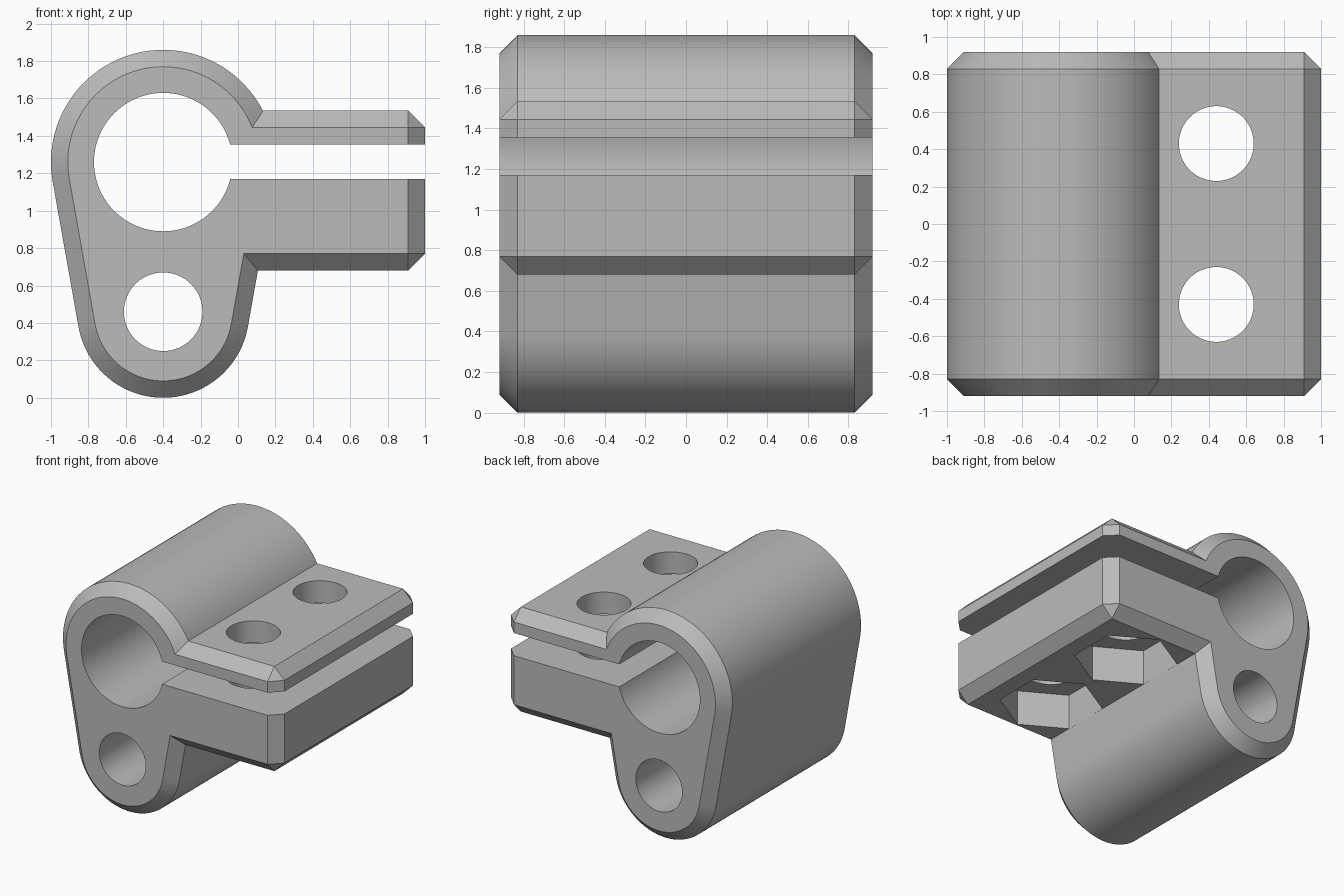
import bpy, bmesh
from math import sin, cos, asin, pi
from mathutils import Matrix

cube = bpy.data.objects.get("Cube")
if cube:
    bpy.data.objects.remove(cube, do_unlink=True)

HALF = 0.92          # half length along y
CH = 0.09            # chamfer size
PIPE = (-0.4, 1.26)  # centre of the large bore (x, z)
PIN = (-0.4, 0.46)   # centre of the small bore (x, z)
BOLT_X, BOLT_Y = 0.44, 0.43

grey = bpy.data.materials.new("light_grey")
grey.use_nodes = True
colour = (0.5, 0.5, 0.5, 1)
grey.diffuse_color = colour
grey.node_tree.nodes["Principled BSDF"].inputs["Base Color"].default_value = colour


def finish(name, bm):
    bmesh.ops.recalc_face_normals(bm, faces=bm.faces)
    mesh = bpy.data.meshes.new(name)
    bm.to_mesh(mesh)
    bm.free()
    mesh.materials.append(grey)
    obj = bpy.data.objects.new(name, mesh)
    bpy.context.collection.objects.link(obj)
    return obj


def box(name, lo, hi, bevel=0):
    bm = bmesh.new()
    bmesh.ops.create_cube(bm, size=1)
    for v in bm.verts:
        v.co = [a + (b - a) * (c + 0.5) for a, b, c in zip(lo, hi, v.co)]
    if bevel:
        bmesh.ops.bevel(bm, geom=bm.edges[:], offset=bevel, segments=1, affect='EDGES')
    return finish(name, bm)


def cylinder(name, centre, radius, depth, axis, sides=96):
    bm = bmesh.new()
    bmesh.ops.create_cone(bm, cap_ends=True, segments=sides, radius1=radius,
                          radius2=radius, depth=depth)
    turn = Matrix.Rotation(pi / 2, 4, 'X') if axis == 'Y' else Matrix.Identity(4)
    bm.transform(Matrix.Translation(centre) @ turn)
    return finish(name, bm)


def combine(target, other, operation):
    mod = target.modifiers.new("combine", 'BOOLEAN')
    mod.operation, mod.object, mod.solver = operation, other, 'EXACT'
    bpy.context.view_layer.objects.active = target
    bpy.ops.object.modifier_apply(modifier=mod.name)
    bpy.data.objects.remove(other, do_unlink=True)


def lobes(inset):
    """Outline wrapped round the two bores, as (x, z) points."""
    big, small = 0.6, 0.46
    tilt = asin((big - small) / (PIPE[1] - PIN[1]))
    points = []
    for c, r, start, end in ((PIPE, big, -tilt, pi + tilt),
                             (PIN, small, pi + tilt, 2 * pi - tilt)):
        n = 56
        for i in range(n + 1):
            a = start + (end - start) * i / n
            points.append((c[0] + (r - inset) * cos(a), c[1] + (r - inset) * sin(a)))
    return points


# Body: two-lobed outline, lofted with chamfered ends
bm = bmesh.new()
rings = []
for y, inset in ((-HALF, CH), (CH - HALF, 0), (HALF - CH, 0), (HALF, CH)):
    rings.append([bm.verts.new((x, y, z)) for x, z in lobes(inset)])
for a, b in zip(rings, rings[1:]):
    for i in range(len(a)):
        j = (i + 1) % len(a)
        bm.faces.new((a[i], a[j], b[j], b[i]))
bm.faces.new(rings[0])
bm.faces.new(rings[-1])
body = finish("clamp_body", bm)

# Clamping flange
combine(body, box("flange", (-0.4, -HALF, 0.68), (1, HALF, 1.535), CH), 'UNION')

# Bores and the clamping slit
combine(body, cylinder("pipe_bore", (PIPE[0], 0, PIPE[1]), 0.37, 3, 'Y'), 'DIFFERENCE')
combine(body, cylinder("pin_bore", (PIN[0], 0, PIN[1]), 0.21, 3, 'Y'), 'DIFFERENCE')
combine(body, box("slit", (-0.4, -1.5, 1.17), (1.5, 1.5, 1.355)), 'DIFFERENCE')

# Bolt holes with hexagonal nut pockets underneath
for side in (-1, 1):
    y = side * BOLT_Y
    combine(body, cylinder("bolt_hole", (BOLT_X, y, 1.2), 0.2, 1.4, 'Z'), 'DIFFERENCE')
    combine(body, cylinder("nut_pocket", (BOLT_X, y, 0.79), 0.385, 0.35, 'Z', 6), 'DIFFERENCE')

bpy.ops.object.select_all(action='DESELECT')
body.select_set(True)
bpy.context.view_layer.objects.active = body
bpy.ops.object.shade_smooth_by_angle(angle=pi / 9)
